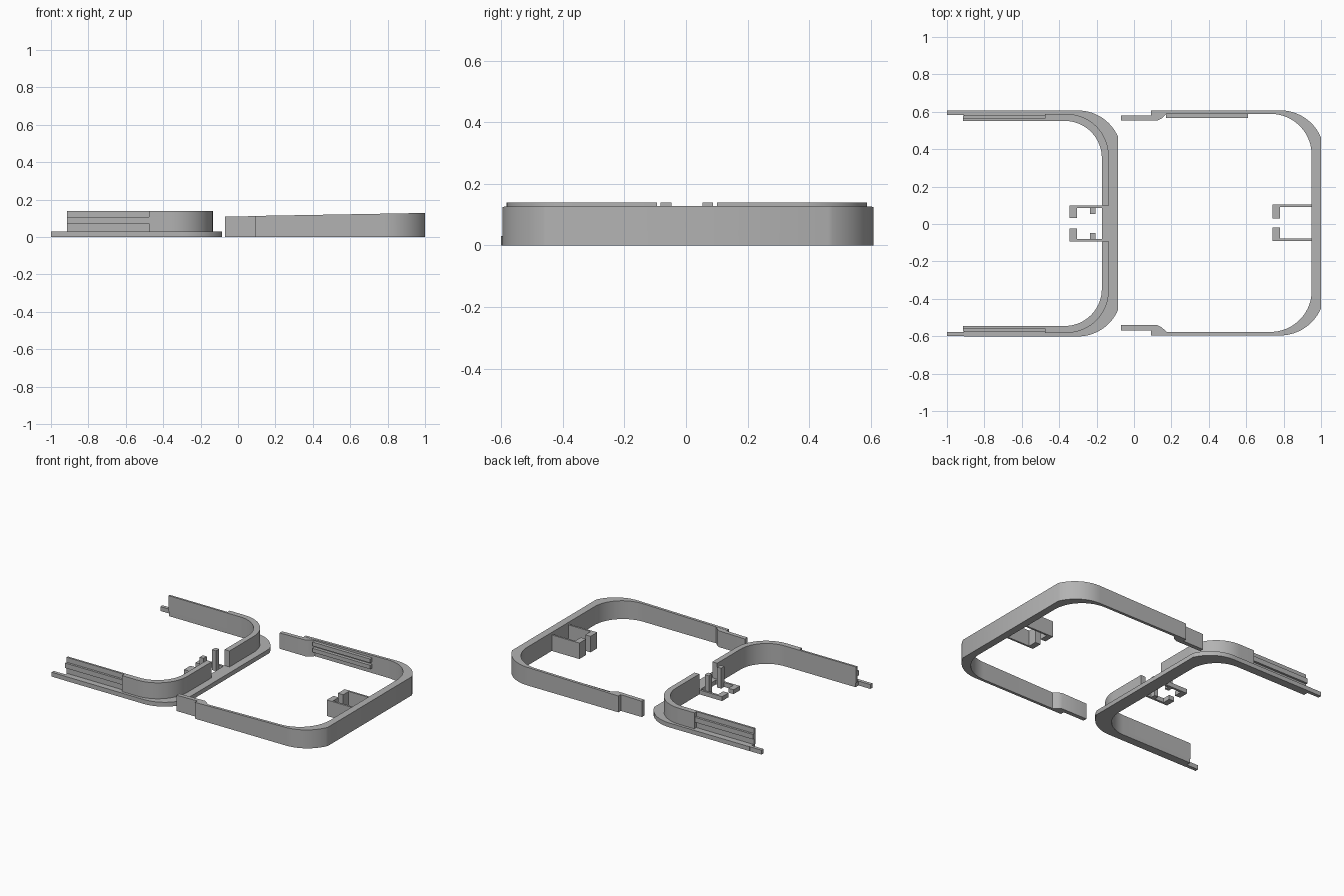
import bpy, bmesh, math

if "Cube" in bpy.data.objects:
    bpy.data.objects.remove(bpy.data.objects["Cube"])

grey = bpy.data.materials.new("plain_grey")
grey.diffuse_color = (0.45, 0.45, 0.45, 1)
grey.use_nodes = True
grey.node_tree.nodes["Principled BSDF"].inputs["Base Color"].default_value = grey.diffuse_color


def extrude(name, loops, z0, z1, slope=0.0):
    """Extrude flat outlines from z0 to z1; the top can rise along x."""
    bm = bmesh.new()
    for pts in loops:
        low = [bm.verts.new((x, y, z0)) for x, y in pts]
        top = [bm.verts.new((x, y, z1 + slope * x)) for x, y in pts]
        n = len(pts)
        bm.faces.new(low[::-1])
        bm.faces.new(top)
        for i in range(n):
            j = (i + 1) % n
            bm.faces.new((low[i], low[j], top[j], top[i]))
    bmesh.ops.recalc_face_normals(bm, faces=bm.faces[:])
    me = bpy.data.meshes.new(name)
    bm.to_mesh(me)
    bm.free()
    ob = bpy.data.objects.new(name, me)
    bpy.context.collection.objects.link(ob)
    me.materials.append(grey)
    bpy.ops.object.select_all(action='DESELECT')
    ob.select_set(True)
    bpy.context.view_layer.objects.active = ob
    bpy.ops.object.shade_smooth_by_angle(angle=math.radians(30))
    return ob


def rect(x0, x1, y0, y1):
    return [(x0, y0), (x1, y0), (x1, y1), (x0, y1)]


def flip(pts, yc):
    return [(x, 2 * yc - y) for x, y in pts]


def pair(pts, yc):
    """An outline given relative to the piece's centre line, on both sides."""
    a = [(x, y + yc) for x, y in pts]
    return [a, flip(a, yc)]


def arc(cx, cy, r, xmax, n=18):
    """Corner arc from the arm round to the straight end at xmax."""
    end = math.acos(min(1, (xmax - cx) / r))
    return [(cx + r * math.cos(a), cy + r * math.sin(a))
            for a in (math.pi / 2 + (end - math.pi / 2) * i / n for i in range(n + 1))]


def u_band(x_arm, outer, inner, yc):
    """Closed U outline: outer corners one way, inner corners back."""
    o = [(x_arm, outer[0][1])] + outer
    i = [(x_arm, inner[0][1])] + inner
    pts = o + flip(o, 0)[::-1] + flip(i, 0) + i[::-1]
    return [(x, y + yc) for x, y in pts]


# ---- Right piece: tall sloping frame ----
RC = 0.006
SL = 0.0175
extrude("tall_frame", [u_band(0.09, arc(0.78, 0.363, 0.239, 1.0),
                              arc(0.73, 0.363, 0.22, 0.95), RC)], 0, 0.111, SL)
# offset tongues at the arm ends
extrude("frame_tongue", pair([(-0.07, 0.547), (0.125, 0.547), (0.15, 0.56), (0.175, 0.584),
                              (0.175, 0.59), (0.09, 0.59), (0.09, 0.575), (-0.07, 0.575)], RC),
        0, 0.11, SL)
# rails inside the rear arm
for k, (a, b) in enumerate(((0.035, 0.062), (0.078, 0.105))):
    extrude("rear_rail_%d" % (k + 1), [rect(0.17, 0.61, 0.567, 0.592)], a, b)
# hooked clip
extrude("tall_clip", pair([(0.74, 0.024), (0.78, 0.024), (0.78, 0.084), (0.955, 0.084),
                           (0.955, 0.097), (0.74, 0.097)], RC), 0, 0.11)

# ---- Left piece: low flange carrying an upright wall ----
LC = 0.003
extrude("flange", [u_band(-0.91, arc(-0.30, 0.37, 0.234, -0.085),
                          arc(-0.37, 0.35, 0.198, -0.172), LC)], 0, 0.03)
extrude("flange_tip", pair(rect(-1.0, -0.91, 0.58, 0.603), LC), 0, 0.03)
# wall halves: corner part, stopping short of the middle gap
outer = arc(-0.36, 0.36, 0.225, -0.135)
inner = arc(-0.37, 0.35, 0.198, -0.172)
wall = ([(-0.475, 0.585)] + outer + [(-0.135, 0.097), (-0.172, 0.097)]
        + inner[::-1] + [(-0.475, 0.548)])
extrude("upright_wall", pair(wall, LC), 0.03, 0.14)
# thinner arm walls with a rail that forms two grooves
extrude("arm_wall", pair(rect(-0.915, -0.475, 0.548, 0.562), LC), 0.03, 0.14)
extrude("arm_rail", pair(rect(-0.915, -0.475, 0.562, 0.577), LC), 0.072, 0.106)
# low hooked clip and its posts
extrude("low_clip", pair([(-0.345, 0.028), (-0.305, 0.028), (-0.305, 0.082), (-0.135, 0.082),
                          (-0.135, 0.097), (-0.345, 0.097)], LC), 0, 0.03)
extrude("clip_post", pair(rect(-0.235, -0.205, 0.05, 0.085), LC), 0, 0.14)
